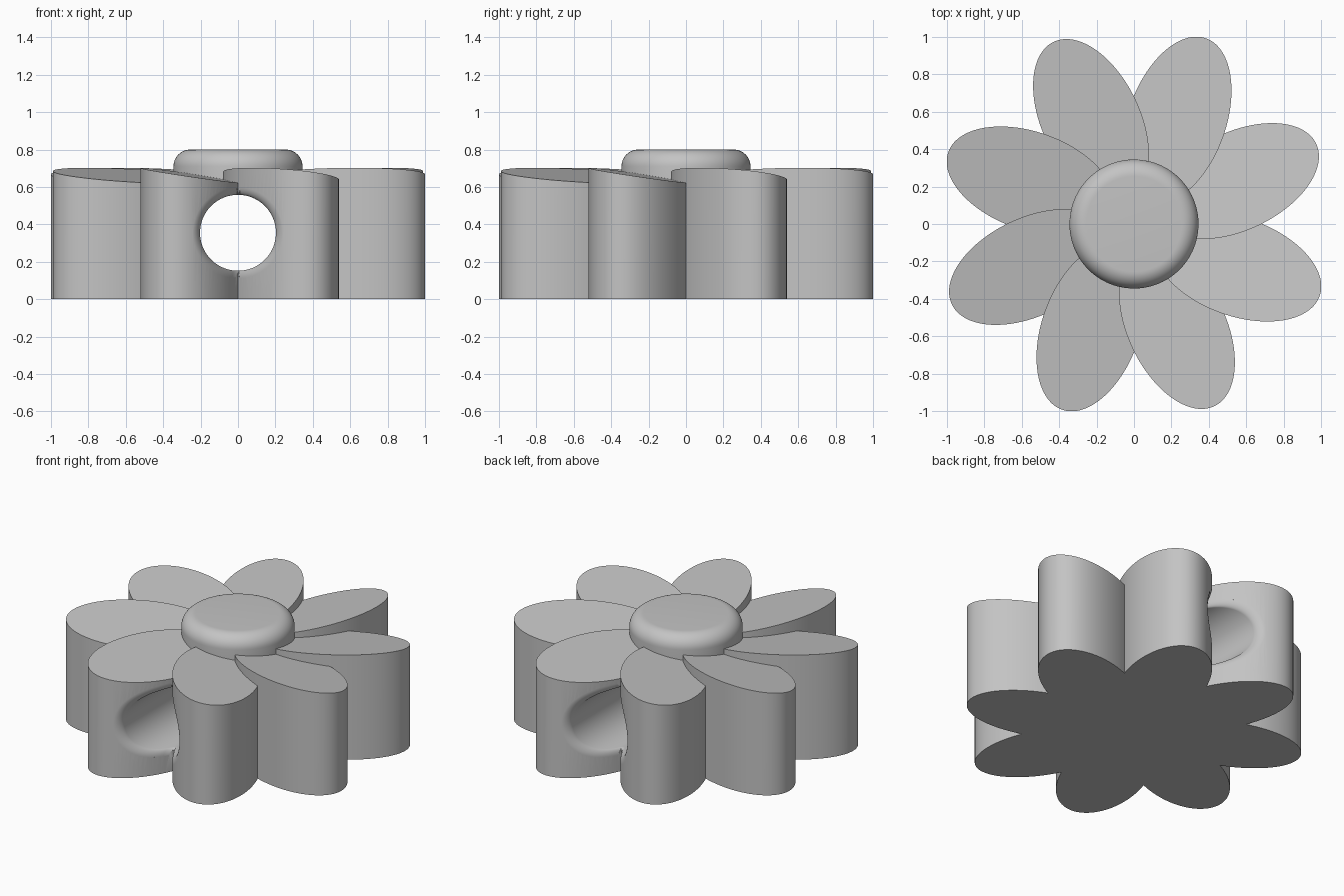
import bpy, bmesh
from math import sin, cos, pi, radians, sqrt

cube = bpy.data.objects.get("Cube")
if cube:
    bpy.data.objects.remove(cube, do_unlink=True)

PETALS = 8
DIST, LONG, WIDE = 0.60, 0.465, 0.262     # petal centre distance and half axes
TWIST = radians(3)                        # each petal turns a little about its own centre
BORE, LIP, BORE_Z = 0.203, 0.04, 0.355    # cord hole and its rounded mouth

grey = bpy.data.materials.new("plain_grey")
grey.use_nodes = True
grey.diffuse_color = (0.55, 0.55, 0.55, 1)
bsdf = next(n for n in grey.node_tree.nodes if n.type == 'BSDF_PRINCIPLED')
bsdf.inputs["Base Color"].default_value = (0.55, 0.55, 0.55, 1)


def make_object(name, bm):
    bmesh.ops.recalc_face_normals(bm, faces=bm.faces)
    mesh = bpy.data.meshes.new(name)
    bm.to_mesh(mesh)
    bm.free()
    mesh.materials.append(grey)
    ob = bpy.data.objects.new(name, mesh)
    bpy.context.collection.objects.link(ob)
    return ob


def skin(name, rings):
    """Closed solid through a list of equal rings of points."""
    bm = bmesh.new()
    loops = [[bm.verts.new(p) for p in ring] for ring in rings]
    n = len(loops[0])
    for a, b in zip(loops, loops[1:]):
        for i in range(n):
            j = (i + 1) % n
            bm.faces.new((a[i], a[j], b[j], b[i]))
    bm.faces.new(loops[0])
    bm.faces.new(loops[-1])
    return make_object(name, bm)


def combine(target, tool, operation):
    mod = target.modifiers.new(operation.lower(), 'BOOLEAN')
    mod.operation, mod.solver, mod.object = operation, 'EXACT', tool
    bpy.context.view_layer.objects.active = target
    bpy.ops.object.modifier_apply(modifier=mod.name)
    bpy.data.objects.remove(tool, do_unlink=True)


def petal(k):
    """Upright oval column whose top slopes sideways and slightly inward."""
    ang = 2 * pi * (k + 0.5) / PETALS
    low, high = [], []
    for i in range(96):
        t = 2 * pi * (i + 0.5) / 96
        u, v = LONG * cos(t), WIDE * sin(t)
        along = DIST + u * cos(TWIST) - v * sin(TWIST)
        across = u * sin(TWIST) + v * cos(TWIST)
        x = along * cos(ang) - across * sin(ang)
        y = along * sin(ang) + across * cos(ang)
        low.append((x, y, 0))
        high.append((x, y, 0.636 + 0.04 * along - 0.15 * across))
    return skin("petal_%d" % k, [low, high])


def back_surface(x):
    """Depth of the outer wall at x, over the two rear petals."""
    best = 0.6
    for ang in (radians(67.5), radians(112.5)):
        c, s = cos(ang + TWIST), sin(ang + TWIST)
        dx = x - DIST * cos(ang)
        qa = (s / LONG) ** 2 + (c / WIDE) ** 2
        qb = dx * c * s * (1 / LONG ** 2 - 1 / WIDE ** 2)
        qc = dx * dx * ((c / LONG) ** 2 + (s / WIDE) ** 2) - 1
        disc = qb * qb - qa * qc
        if disc > 0:
            best = max(best, DIST * sin(ang) + (sqrt(disc) - qb) / qa)
    return best


def bore_ring(radius, depth, side):
    """Ring of the hole, following the petal wall at the given depth."""
    ring = []
    for i in range(80):
        t = 2 * pi * (i + 0.37) / 80
        x = radius * cos(t)
        y = 1.2 if depth is None else back_surface(side * x) - depth
        ring.append((x, side * y, BORE_Z + radius * sin(t)))
    return ring


# Central button with a rounded rim, reaching down as the core
profile = [(0.345, 0)]
for i in range(13):
    a = pi / 2 * i / 12
    profile.append((0.255 + 0.09 * cos(a), 0.71 + 0.09 * sin(a)))
bead = skin("flower_bead", [
    [(r * cos(2 * pi * (i + 0.2) / 96), r * sin(2 * pi * (i + 0.2) / 96), z)
     for i in range(96)] for r, z in profile])

# Ring of petals
for k in range(PETALS):
    combine(bead, petal(k), 'UNION')

# Hole from front to back with rounded mouths
half = [(BORE + LIP, None)]
for i in range(9):
    a = pi / 2 * i / 8
    half.append((BORE + LIP * (1 - sin(a)), LIP * (1 - cos(a))))
rings = [bore_ring(r, d, -1) for r, d in half]
rings += [bore_ring(r, d, 1) for r, d in reversed(half)]
cutter = skin("hole_cutter", rings)
cutter.hide_render = True
combine(bead, cutter, 'DIFFERENCE')

# Smooth walls, crisp petal edges
bpy.ops.object.select_all(action='DESELECT')
bead.select_set(True)
bpy.context.view_layer.objects.active = bead
bpy.ops.object.shade_smooth_by_angle(angle=radians(32))
